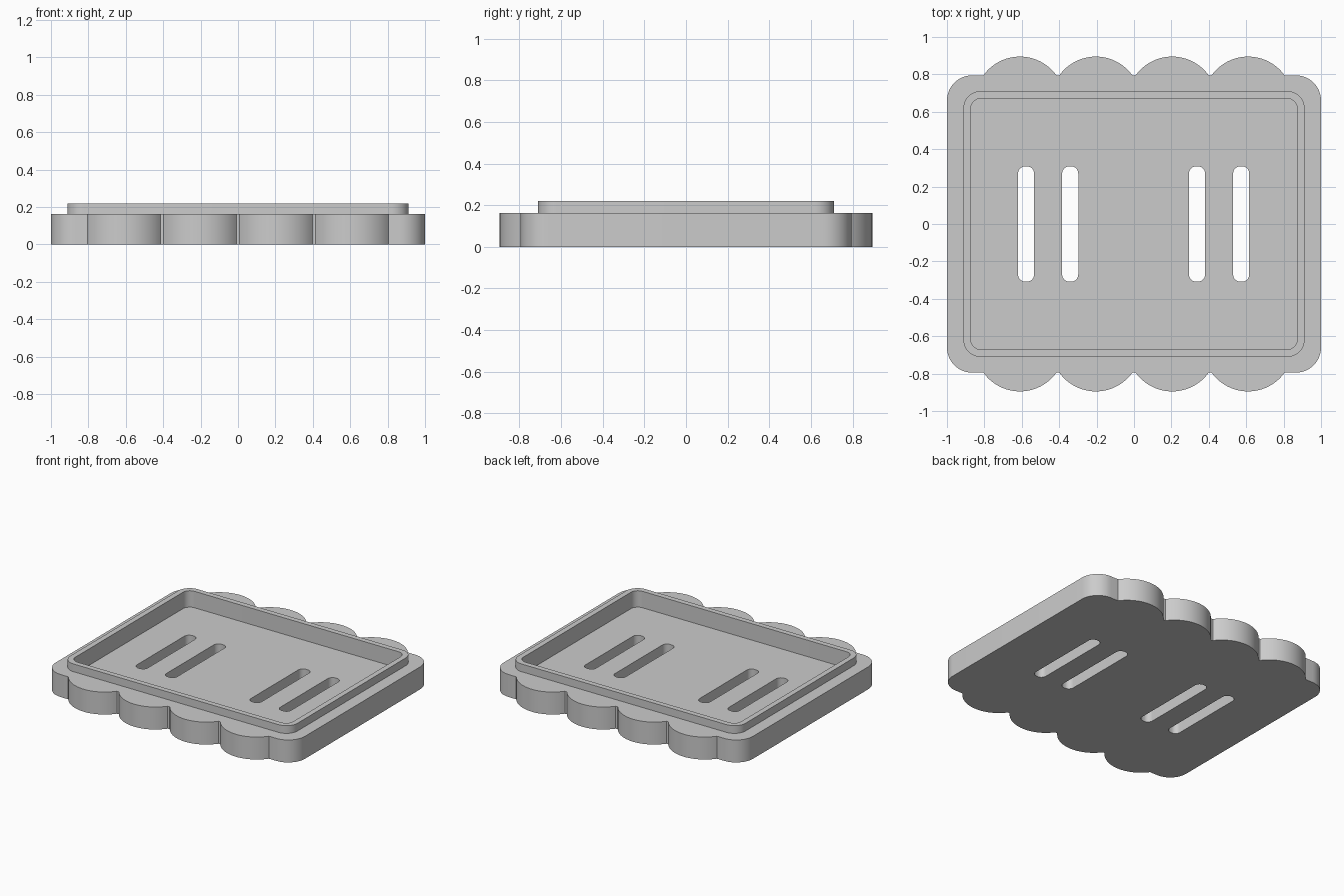
import bpy, bmesh
from math import sin, cos, pi, atan2, hypot

if "Cube" in bpy.data.objects:
    bpy.data.objects.remove(bpy.data.objects["Cube"])

grey = bpy.data.materials.new("plain grey")
grey.use_nodes = True
COLOUR = (0.6, 0.6, 0.6, 1)
grey.diffuse_color = COLOUR
grey.node_tree.nodes["Principled BSDF"].inputs["Base Color"].default_value = COLOUR


def arc(cx, cy, r, start, end, steps=12):
    return [(cx + r * cos(start + (end - start) * i / steps),
             cy + r * sin(start + (end - start) * i / steps)) for i in range(steps + 1)]


def rounded_rect(hx, hy, r, cx=0, cy=0):
    pts = []
    for k, (sx, sy) in enumerate([(1, 1), (-1, 1), (-1, -1), (1, -1)]):
        pts += arc(cx + sx * (hx - r), cy + sy * (hy - r), r, k * pi / 2, (k + 1) * pi / 2)
    return pts


def prism(name, pts, z0, z1):
    bm = bmesh.new()
    face = bm.faces.new([bm.verts.new((x, y, z0)) for x, y in pts])
    top = bmesh.ops.extrude_face_region(bm, geom=[face])["geom"]
    bmesh.ops.translate(bm, vec=(0, 0, z1 - z0),
                        verts=[v for v in top if isinstance(v, bmesh.types.BMVert)])
    bmesh.ops.recalc_face_normals(bm, faces=bm.faces)
    mesh = bpy.data.meshes.new(name)
    bm.to_mesh(mesh)
    bm.free()
    mesh.materials.append(grey)
    obj = bpy.data.objects.new(name, mesh)
    bpy.context.collection.objects.link(obj)
    return obj


def combine(target, other, operation):
    mod = target.modifiers.new(operation, "BOOLEAN")
    mod.operation, mod.object, mod.solver = operation, other, "EXACT"
    bpy.context.view_layer.objects.active = target
    bpy.ops.object.modifier_apply(modifier=mod.name)
    bpy.data.objects.remove(other)


# Scalloped base outline: rounded corners with four bulges along front and back
HX, HY, R = 1.0, 0.795, 0.135
HALF, RISE = 0.195, 0.1
r = (HALF ** 2 + RISE ** 2) / (2 * RISE)
a = atan2(r - RISE, HALF)
back = arc(HX - R, HY - R, R, 0, pi / 2)
for cx in (0.61, 0.204, -0.204, -0.61):
    back += arc(cx, HY + RISE - r, r, a, pi - a, 24)
back += arc(R - HX, HY - R, R, pi / 2, pi)
outline = back + [(-x, -y) for x, y in back]
tray = prism("scalloped_tray", outline, 0, 0.163)

# Raised rim, recessed pocket and drain slots
combine(tray, prism("rim", rounded_rect(0.912, 0.71, 0.09), 0.1, 0.219), "UNION")
combine(tray, prism("pocket", rounded_rect(0.873, 0.671, 0.055), 0.1, 0.3), "DIFFERENCE")
for x in (-0.577, -0.341, 0.337, 0.573):
    combine(tray, prism("slot", rounded_rect(0.043, 0.308, 0.038, x), -0.1, 0.3), "DIFFERENCE")

bpy.ops.object.select_all(action="DESELECT")
tray.select_set(True)
bpy.context.view_layer.objects.active = tray
bpy.ops.object.shade_smooth_by_angle(angle=pi / 6)
